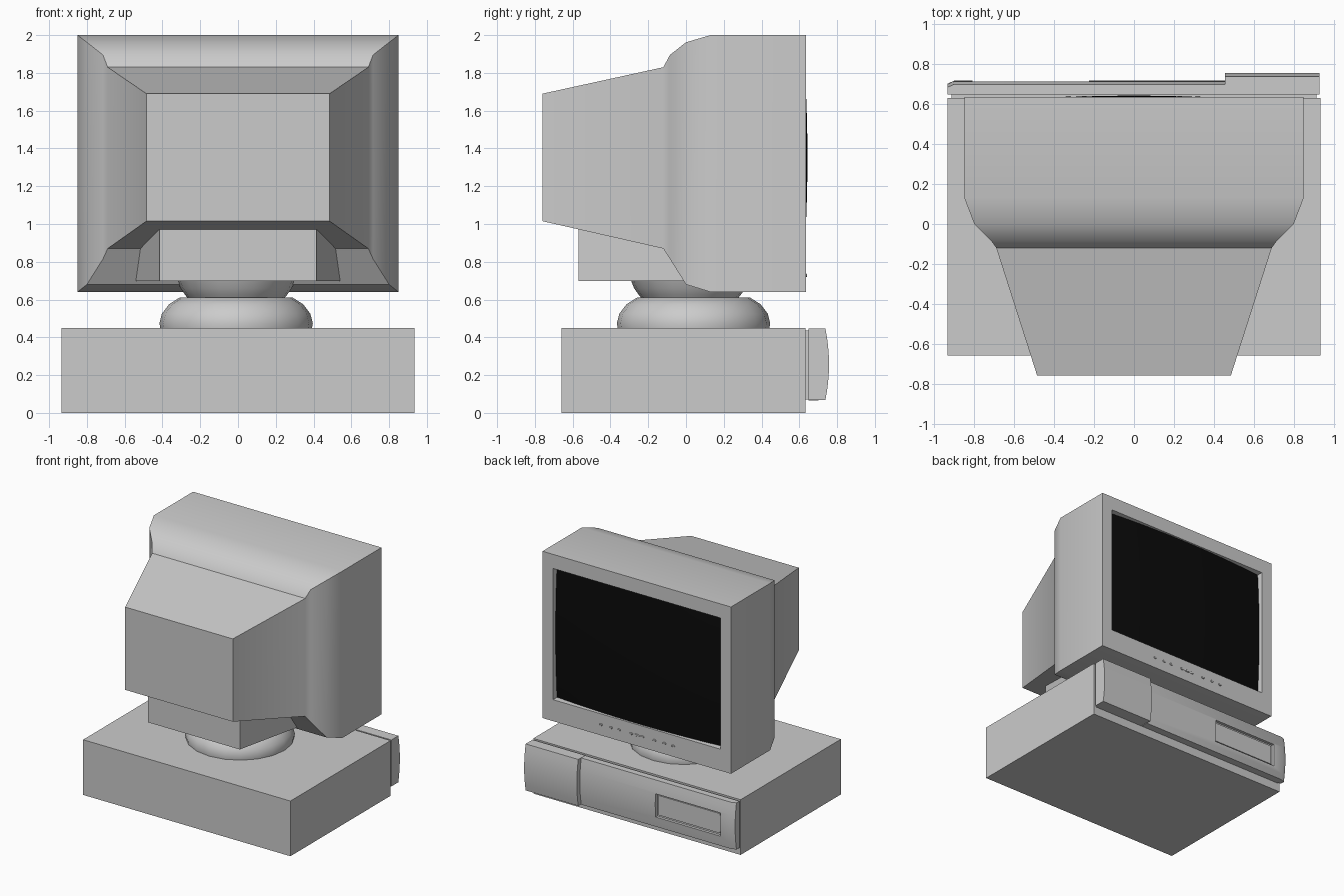
import bpy, bmesh, math

if "Cube" in bpy.data.objects:
    bpy.data.objects.remove(bpy.data.objects["Cube"])


def make(name, verts, faces, smooth=None):
    me = bpy.data.meshes.new(name)
    me.from_pydata(verts, [], faces)
    bm = bmesh.new()
    bm.from_mesh(me)
    bmesh.ops.recalc_face_normals(bm, faces=bm.faces)
    bm.to_mesh(me)
    bm.free()
    ob = bpy.data.objects.new(name, me)
    bpy.context.collection.objects.link(ob)
    if smooth:
        bpy.ops.object.select_all(action='DESELECT')
        ob.select_set(True)
        bpy.context.view_layer.objects.active = ob
        bpy.ops.object.shade_smooth_by_angle(angle=math.radians(smooth))
    return ob


def loft(name, rings, smooth=None, caps=True):
    n = len(rings[0])
    verts = [v for r in rings for v in r]
    faces = [(i * n + j, i * n + (j + 1) % n, (i + 1) * n + (j + 1) % n, (i + 1) * n + j)
             for i in range(len(rings) - 1) for j in range(n)]
    if caps:
        faces += [tuple(range(n)), tuple(range(len(verts) - n, len(verts)))]
    return make(name, verts, faces, smooth)


def rect(y, hw, zb, zt):
    return [(-hw, y, zb), (hw, y, zb), (hw, y, zt), (-hw, y, zt)]


def box(name, x0, x1, y0, y1, z0, z1):
    return loft(name, [[(x0, y, z0), (x1, y, z0), (x1, y, z1), (x0, y, z1)] for y in (y0, y1)])


def lathe(name, profile, cx, cy, n=20):
    return loft(name, [[(cx + r * math.cos(2 * math.pi * k / n), cy + r * math.sin(2 * math.pi * k / n), z)
                        for k in range(n)] for r, z in profile], 40)


def bowed(name, stations, z0, z1, bulge, back):
    """Panel along x with a front that bows outward over its height."""
    rings = []
    for x, front in stations:
        ring = [(x, back, z1), (x, back, z0)]
        for k in range(9):
            t = k / 8
            ring.append((x, front + bulge * (1 - (2 * t - 1) ** 2), z0 + (z1 - z0) * t))
        rings.append(ring)
    return loft(name, rings, 25)


# Desktop case with a thin spacer behind the front panel
box("computer_case", -0.935, 0.935, -0.66, 0.632, 0, 0.45)
box("panel_spacer", -0.915, 0.915, 0.63, 0.655, 0.07, 0.435)

# Bowed front panel with a recessed drive bay
panel = bowed("front_panel", [(-0.935, 0.685), (-0.90, 0.70), (0.46, 0.70)], 0.065, 0.445, 0.018, 0.648)
cutter = box("drive_bay_cutter", -0.81, -0.225, 0.69, 0.80, 0.15, 0.34)
cutter.hide_render = True
cutter.display_type = 'WIRE'
cut = panel.modifiers.new("drive_bay", 'BOOLEAN')
cut.operation = 'DIFFERENCE'
cut.object = cutter
cut.solver = 'EXACT'
box("drive_bay_cover", -0.795, -0.24, 0.685, 0.699, 0.165, 0.325)
bowed("front_door", [(0.455, 0.738), (0.93, 0.738)], 0.068, 0.447, 0.019, 0.648)

# Swivel stand
lathe("stand_base", [(0.40, 0.44), (0.406, 0.475), (0.393, 0.525), (0.355, 0.575), (0.30, 0.61)], -0.01, 0.04)
lathe("stand_bowl", [(0.25, 0.60), (0.27, 0.625), (0.295, 0.66), (0.315, 0.71)], -0.01, 0.02)

# Rear foot block under the monitor, tapering backward
loft("monitor_neck", [rect(-0.57, 0.415, 0.697, 1.0), rect(0.1, 0.566, 0.697, 1.0)])

# Monitor shell: rear tube housing, rounded shoulder, straight body, screen opening
shell = [(-0.76, 0.485, 1.015, 1.69), (-0.12, 0.69, 0.87, 1.83), (-0.085, 0.715, 0.815, 1.895),
         (0.0, 0.80, 0.68, 1.962), (0.13, 0.85, 0.64, 2.0), (0.635, 0.85, 0.64, 2.0),
         (0.635, 0.755, 0.815, 1.885), (0.56, 0.75, 0.82, 1.88)]
loft("monitor_shell", [rect(*s) for s in shell], 38)

# Slightly domed screen glass
N = 16
cz = 1.35
verts = []
for j in range(N + 1):
    for i in range(N + 1):
        x = -0.752 + 1.504 * i / N
        z = 0.818 + 1.064 * j / N
        verts.append((x, 0.643 - 0.065 * (x * x + (z - cz) ** 2), z))
faces = [(j * (N + 1) + i + 1, j * (N + 1) + i, (j + 1) * (N + 1) + i, (j + 1) * (N + 1) + i + 1)
         for j in range(N) for i in range(N)]
glass = make("screen_glass", verts, faces, 30)
for p in glass.data.polygons:
    if p.normal.y < 0:
        p.flip()
black = bpy.data.materials.new("black_glass")
black.diffuse_color = (0.003, 0.003, 0.003, 1)
black.use_nodes = True
black.node_tree.nodes["Principled BSDF"].inputs["Base Color"].default_value = black.diffuse_color
glass.data.materials.append(black)

# Row of small oval control buttons below the screen
for k, (x, w) in enumerate([(-0.33, 0.014), (-0.25, 0.014), (-0.16, 0.014), (-0.05, 0.016), (0, 0.026),
                            (0.05, 0.016), (0.16, 0.014), (0.23, 0.014), (0.32, 0.014)]):
    loft("control_button_%d" % (k + 1),
         [[(x + s * w * math.cos(a * math.pi / 6), y, 0.728 + s * 0.009 * math.sin(a * math.pi / 6))
           for a in range(12)] for y, s in ((0.63, 1), (0.638, 1), (0.641, 0.7))])
